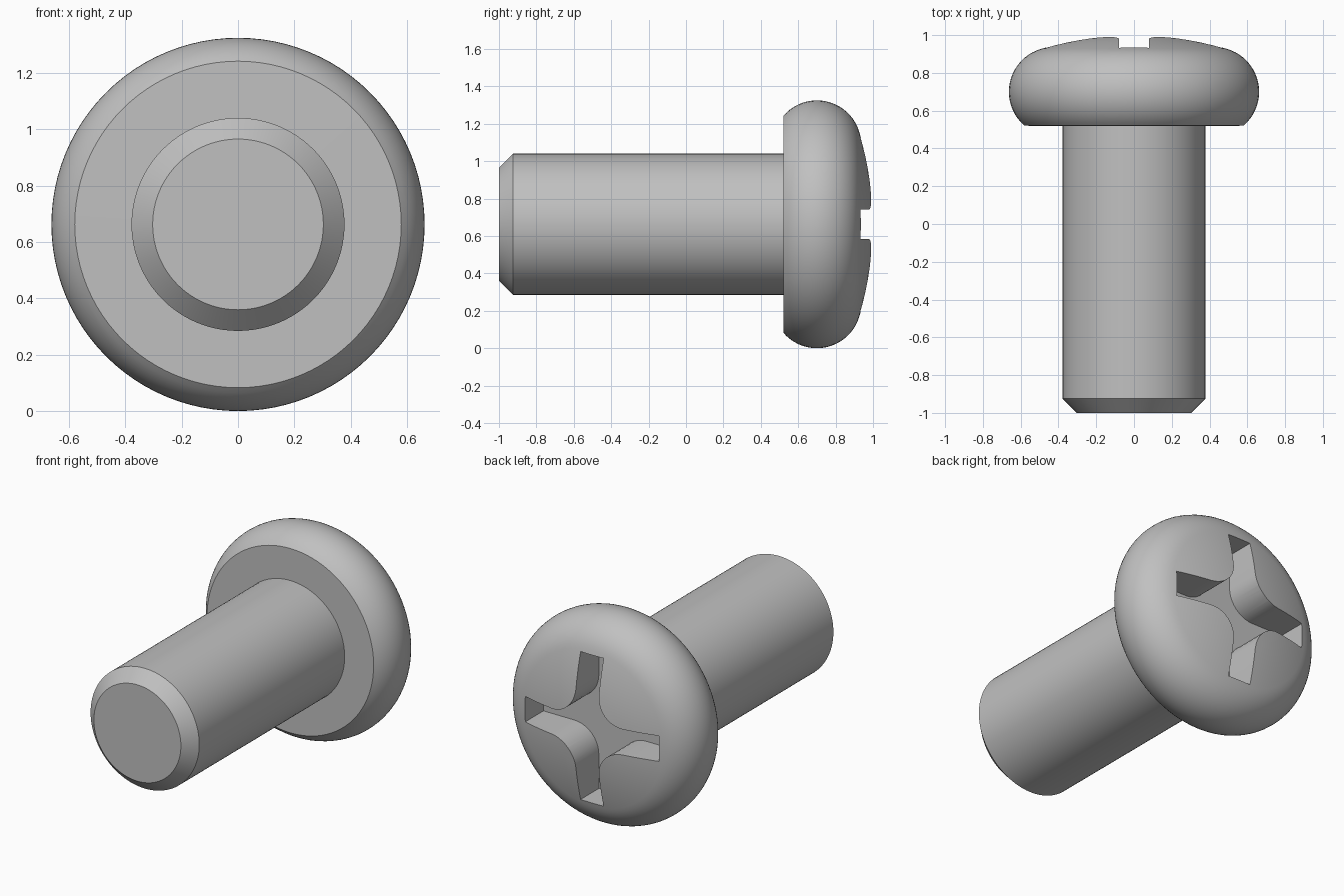
import bpy, bmesh
from math import sin, cos, pi, radians, sqrt
from mathutils import Matrix, Vector

cube = bpy.data.objects.get("Cube")
if cube:
    bpy.data.objects.remove(cube, do_unlink=True)

AXIS_Z = 0.6625      # height of the screw axis
SEGMENTS = 96

steel = bpy.data.materials.new("steel grey")
steel.use_nodes = True
GREY = (0.53, 0.53, 0.53, 1)
steel.diffuse_color = GREY
steel.node_tree.nodes["Principled BSDF"].inputs["Base Color"].default_value = GREY


def make_object(name, bm):
    bmesh.ops.recalc_face_normals(bm, faces=bm.faces)
    mesh = bpy.data.meshes.new(name)
    bm.to_mesh(mesh)
    bm.free()
    mesh.materials.append(steel)
    obj = bpy.data.objects.new(name, mesh)
    bpy.context.collection.objects.link(obj)
    return obj


def arc(cx, cy, radius, start, end, steps):
    angles = [radians(start + (end - start) * i / steps) for i in range(steps + 1)]
    return [(cx + radius * cos(a), cy + radius * sin(a)) for a in angles]


# Outline as (radius, y): chamfered shaft, flat underside, rounded rim, shallow dome
profile = [(0, -1), (0.303, -1), (0.378, -0.925), (0.378, 0.52)]
rim = arc(0.426, 0.70, 0.2365, -49.5, 74.5, 20)
edge_r, edge_y = rim[-1]
sag = 1.0 - edge_y
dome_radius = (edge_r ** 2 + sag ** 2) / (2 * sag)
dome = []
for i in range(1, 9):
    r = edge_r * (1 - i / 8)
    dome.append((r, 1 - dome_radius + sqrt(dome_radius ** 2 - r * r)))
profile += rim + dome

# Turn the outline around the screw axis
bm = bmesh.new()
verts = [bm.verts.new((r, y, AXIS_Z)) for r, y in profile]
edges = [bm.edges.new(pair) for pair in zip(verts, verts[1:])]
bmesh.ops.spin(bm, geom=verts + edges, cent=(0, 0, AXIS_Z), axis=(0, 1, 0),
               angle=2 * pi, steps=SEGMENTS)
bmesh.ops.remove_doubles(bm, verts=bm.verts, dist=0.0001)
screw = make_object("pan_head_screw", bm)

# Cross recess: four straight arms joined by rounded inner corners
HALF, REACH, FILLET, FLOOR = 0.08, 0.465, 0.17, 0.752
corner = HALF + FILLET
quarter = [(REACH, HALF)] + arc(corner, corner, FILLET, 270, 180, 10) + [(HALF, REACH)]
bm = bmesh.new()
outline = []
for k in range(4):
    turn = Matrix.Rotation(k * pi / 2, 2)
    for point in quarter:
        x, z = turn @ Vector(point)
        outline.append(bm.verts.new((x, FLOOR, z + AXIS_Z)))
base = bm.faces.new(outline)
top = bmesh.ops.extrude_face_region(bm, geom=[base])["geom"]
bmesh.ops.translate(bm, vec=(0, 0.4, 0),
                    verts=[g for g in top if isinstance(g, bmesh.types.BMVert)])
cutter = make_object("recess_cutter", bm)
cutter.hide_render = True

cut = screw.modifiers.new("cross recess", 'BOOLEAN')
cut.operation = 'DIFFERENCE'
cut.solver = 'EXACT'
cut.object = cutter

bpy.ops.object.select_all(action='DESELECT')
screw.select_set(True)
bpy.context.view_layer.objects.active = screw
bpy.ops.object.modifier_apply(modifier=cut.name)
bpy.data.objects.remove(cutter, do_unlink=True)
bpy.ops.object.shade_smooth_by_angle(angle=radians(30))
